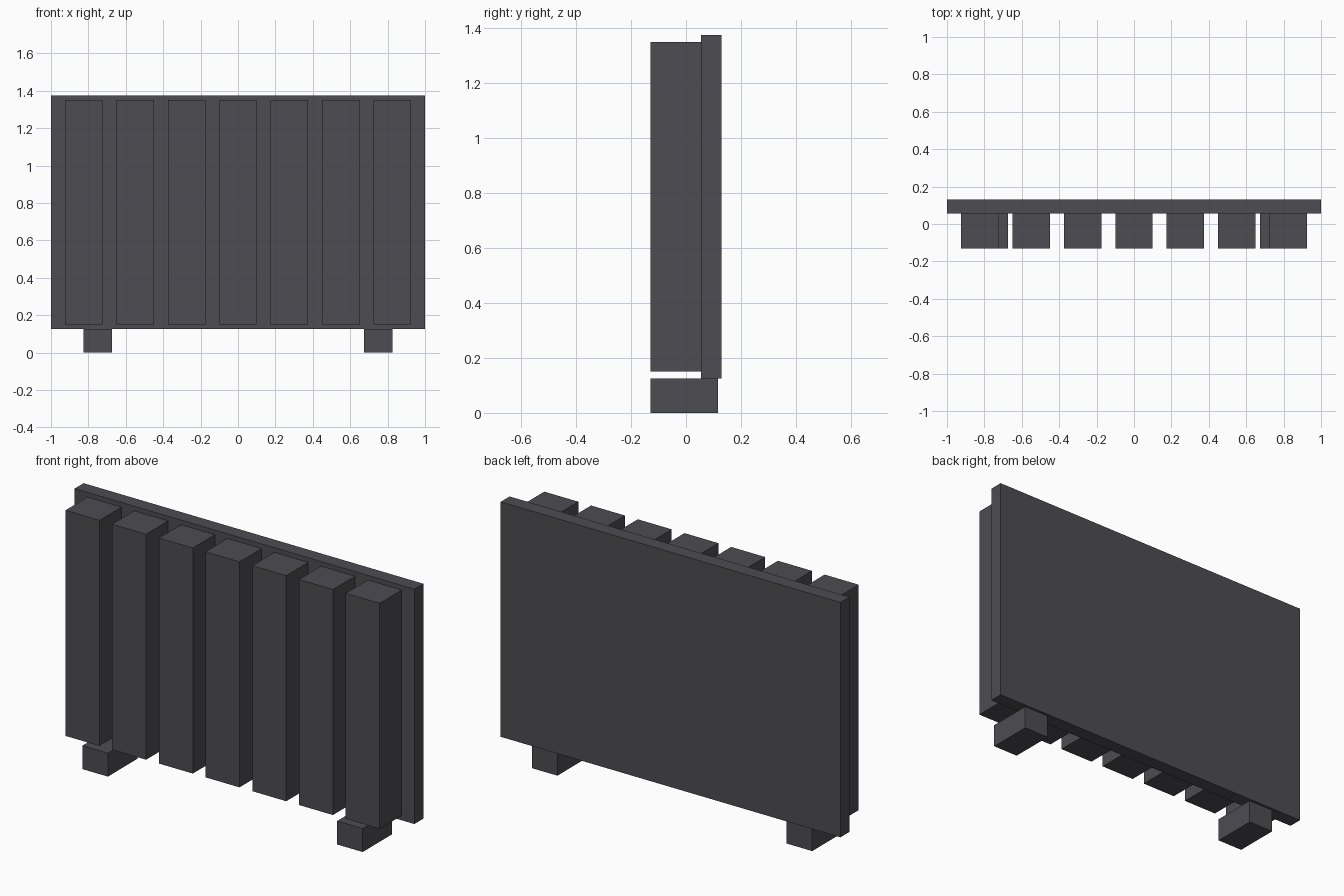
import bpy

if "Cube" in bpy.data.objects:
    bpy.data.objects.remove(bpy.data.objects["Cube"])

paint = bpy.data.materials.new("dark_grey_paint")
paint.diffuse_color = (0.075, 0.075, 0.085, 1)
paint.use_nodes = True
paint.node_tree.nodes["Principled BSDF"].inputs["Base Color"].default_value = paint.diffuse_color


def box(name, x, y, z):
    """Axis-aligned box from (min, max) ranges."""
    ranges = (x, y, z)
    bpy.ops.mesh.primitive_cube_add(size=1, location=[(a + b) / 2 for a, b in ranges])
    ob = bpy.context.object
    ob.name = name
    ob.scale = [b - a for a, b in ranges]
    bpy.ops.object.transform_apply(location=False, rotation=False, scale=True)
    ob.data.materials.append(paint)
    return ob


# Flat back panel
box("back_panel", (-1, 1), (0.055, 0.13), (0.125, 1.375))

# Seven upright heating columns in front of the panel
for i in range(7):
    cx = (i - 3) * 0.275
    box(f"column_{i + 1}", (cx - 0.1, cx + 0.1), (-0.13, 0.055), (0.15, 1.35))

# Two feet under the panel
for side, cx in (("left", -0.75), ("right", 0.75)):
    box(f"{side}_foot", (cx - 0.075, cx + 0.075), (-0.13, 0.117), (0, 0.125))
